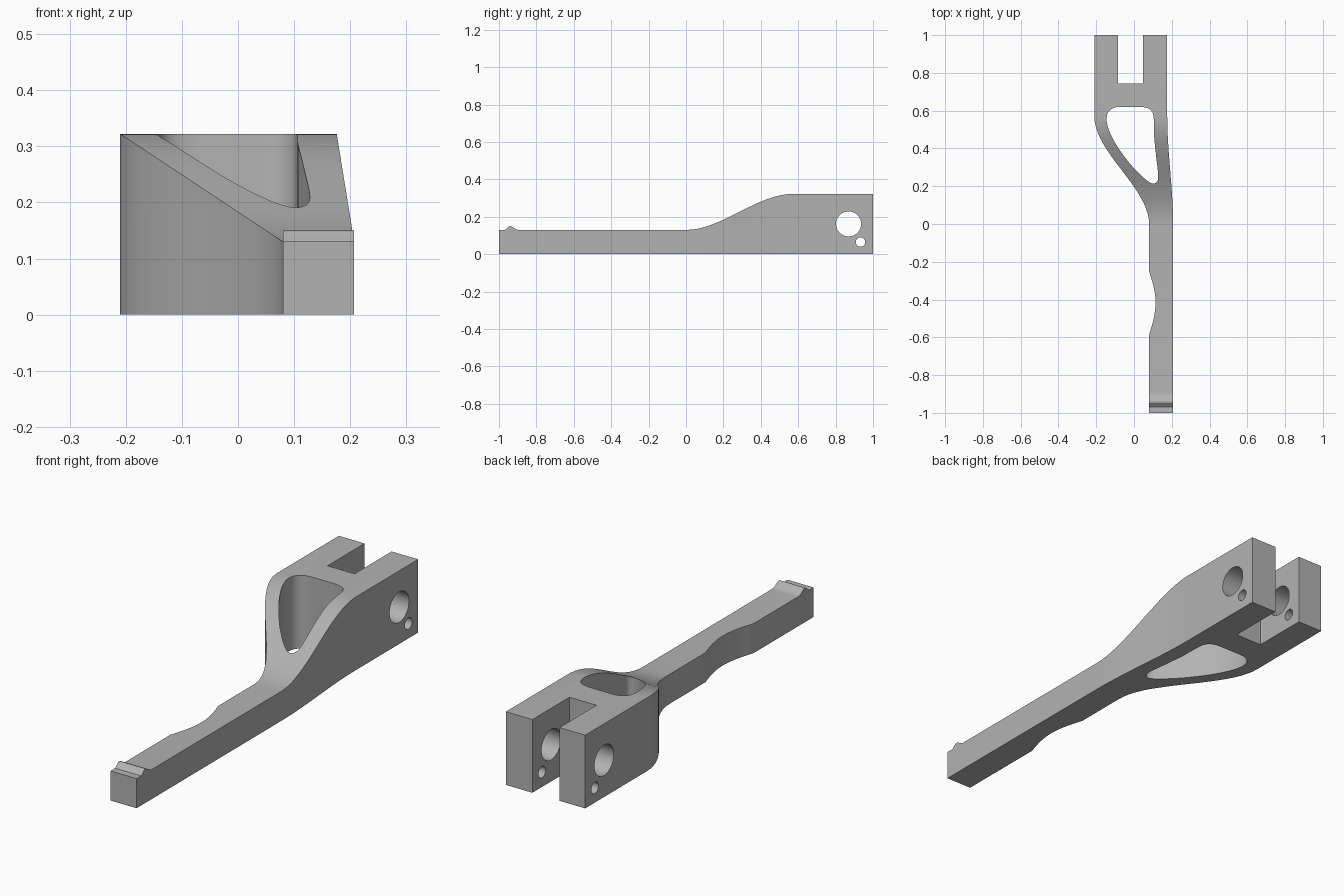
import bpy, bmesh, math
from mathutils import Vector

cube = bpy.data.objects.get("Cube")
if cube:
    bpy.data.objects.remove(cube, do_unlink=True)

grey = bpy.data.materials.new("plain grey")
grey.use_nodes = True
grey.diffuse_color = (0.45, 0.45, 0.45, 1)
grey.node_tree.nodes["Principled BSDF"].inputs["Base Color"].default_value = (0.45, 0.45, 0.45, 1)


def prism(name, points, start, depth):
    """Extrude a closed polygon of 3D points."""
    bm = bmesh.new()
    face = bm.faces.new([bm.verts.new(Vector(p) + Vector(start)) for p in points])
    extruded = bmesh.ops.extrude_face_region(bm, geom=[face])["geom"]
    moved = [g for g in extruded if isinstance(g, bmesh.types.BMVert)]
    bmesh.ops.translate(bm, verts=moved, vec=depth)
    bmesh.ops.recalc_face_normals(bm, faces=bm.faces)
    mesh = bpy.data.meshes.new(name)
    bm.to_mesh(mesh)
    bm.free()
    mesh.materials.append(grey)
    obj = bpy.data.objects.new(name, mesh)
    bpy.context.collection.objects.link(obj)
    return obj


def plan(name, xy, bottom=-0.1, height=0.6):
    return prism(name, [(x, y, 0) for x, y in xy], (0, 0, bottom), (0, 0, height))


def side(name, yz):
    return prism(name, [(0, y, z) for y, z in yz], (-0.5, 0, 0), (1, 0, 0))


def blend(a, b, steps=20, length=0.57):
    """S-shaped run along y from a to b."""
    ts = [i / steps for i in range(steps + 1)]
    return [(a + (b - a) * t * t * (3 - 2 * t), t * length) for t in ts]


def closed_spline(pts, steps=8):
    out, n = [], len(pts)
    for i in range(n):
        a, b, c, d = (Vector(pts[(i + k) % n]) for k in (-1, 0, 1, 2))
        for s in range(steps):
            t = s / steps
            out.append(0.5 * (2 * b + (c - a) * t + (2 * a - 5 * b + 4 * c - d) * t * t
                              + (3 * b - a - 3 * c + d) * t ** 3))
    return out


def circle(y, z, r, n=48):
    return [(y + r * math.cos(math.tau * i / n), z + r * math.sin(math.tau * i / n)) for i in range(n)]


# Lever body: plan outline with a finger scallop on its left edge
scallop = [(0.08 + 0.034 * math.sin(math.pi * i / 16), -0.585 + 0.335 * i / 16) for i in range(17)]
left_edge = [(0.08, -1)] + scallop + blend(0.08, -0.21) + [(-0.21, 1)]
right_edge = [(0.207, -1)] + blend(0.207, 0.176) + [(0.176, 1)]
lever = plan("lever_body", left_edge + right_edge[::-1], 0, 0.5)

# Side profile: tip ridge, low handle and raised clevis
ridge = [(-1, 0.13), (-0.968, 0.13), (-0.958, 0.138), (-0.947, 0.148), (-0.94, 0.15),
         (-0.932, 0.148), (-0.912, 0.135), (-0.902, 0.131), (-0.89, 0.13)]
rise = [(y, z) for z, y in blend(0.13, 0.322)]
profile = side("side_profile", [(-1, -0.1)] + ridge + rise + [(1, 0.322), (1, -0.1)])

# Openings: web window, clevis slot and two pin holes
window = plan("web_window", closed_spline([
    (-0.10, 0.617), (-0.02, 0.62), (0.06, 0.617), (0.095, 0.595), (0.105, 0.55), (0.107, 0.46),
    (0.117, 0.36), (0.128, 0.255), (0.118, 0.22), (0.09, 0.217), (0.04, 0.255),
    (-0.03, 0.33), (-0.10, 0.43), (-0.14, 0.52), (-0.14, 0.585)]))
slot = plan("clevis_slot", [(-0.085, 0.743), (0.047, 0.743), (0.047, 1.1), (-0.085, 1.1)])
large_hole = side("large_pin_hole", circle(0.869, 0.162, 0.067))
small_hole = side("small_pin_hole", circle(0.933, 0.065, 0.025))

tools = [(profile, "INTERSECT")] + [(c, "DIFFERENCE") for c in (window, slot, large_hole, small_hole)]
bpy.ops.object.select_all(action="DESELECT")
lever.select_set(True)
bpy.context.view_layer.objects.active = lever
for tool, operation in tools:
    mod = lever.modifiers.new(tool.name, "BOOLEAN")
    mod.operation, mod.solver, mod.object = operation, "EXACT", tool
    bpy.ops.object.modifier_apply(modifier=mod.name)
for tool, _ in tools:
    bpy.data.objects.remove(tool, do_unlink=True)

bpy.ops.object.shade_smooth_by_angle(angle=math.radians(20))
